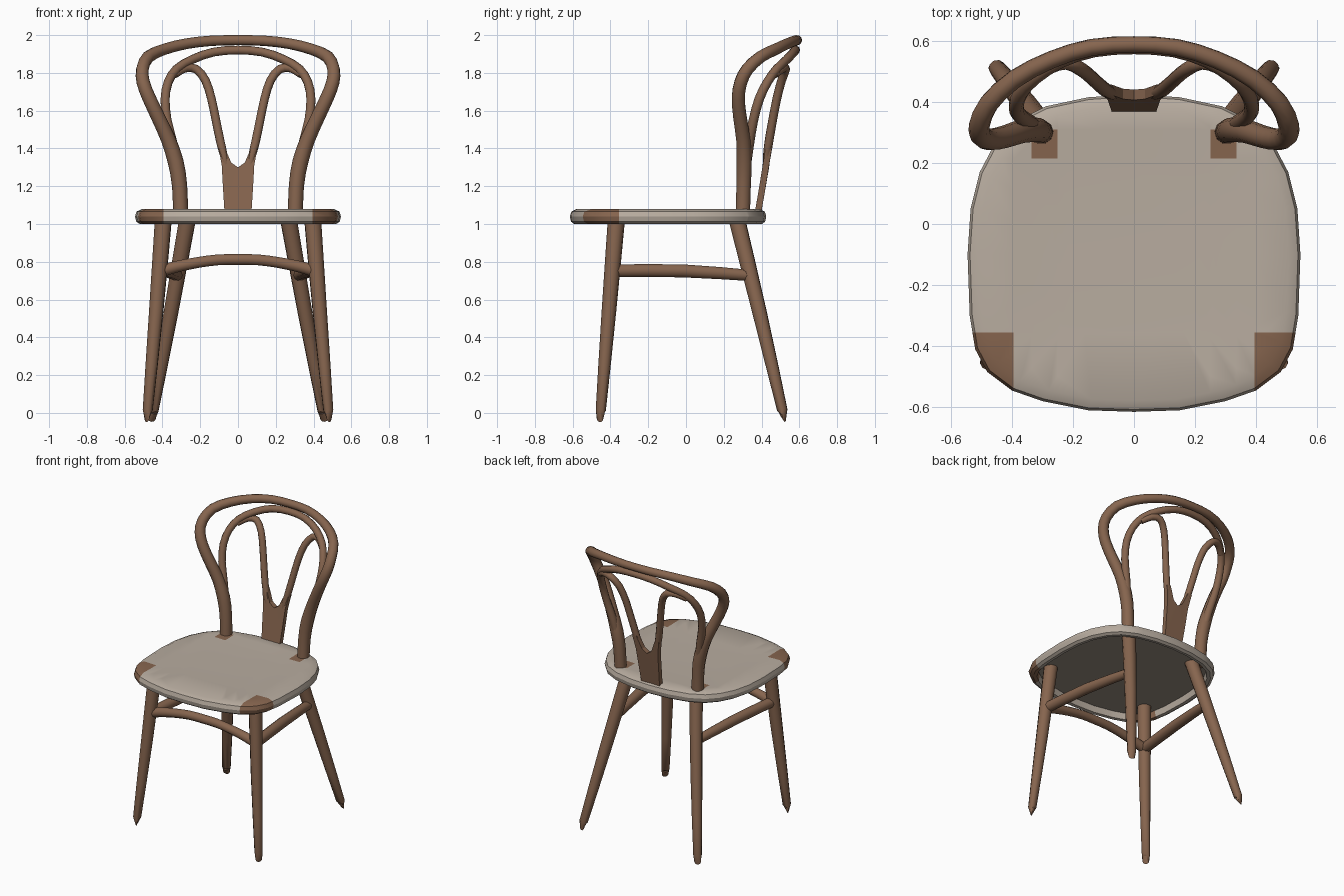
import bpy, bmesh
from mathutils import Vector

if "Cube" in bpy.data.objects:
    bpy.data.objects.remove(bpy.data.objects["Cube"])


def material(name, rgb):
    m = bpy.data.materials.new(name)
    m.diffuse_color = (*rgb, 1.0)
    m.use_nodes = True
    m.node_tree.nodes["Principled BSDF"].inputs["Base Color"].default_value = m.diffuse_color
    return m


WOOD = material("brown_wood", (0.24, 0.13, 0.077))
CUSHION = material("beige_cushion", (0.48, 0.415, 0.35))
UNDERSIDE = material("dark_underside", (0.30, 0.255, 0.21))


def smooth(obj, angle):
    bpy.ops.object.select_all(action='DESELECT')
    obj.select_set(True)
    bpy.context.view_layer.objects.active = obj
    bpy.ops.object.shade_smooth_by_angle(angle=angle)


def mesh_object(name, bm, mats):
    me = bpy.data.meshes.new(name)
    bm.to_mesh(me)
    bm.free()
    obj = bpy.data.objects.new(name, me)
    bpy.context.collection.objects.link(obj)
    for m in mats:
        me.materials.append(m)
    smooth(obj, 0.5)
    return obj


def refine(points, radii):
    """Insert a Catmull-Rom midpoint between neighbours to round the bends."""
    pts = [Vector((*p, r)) for p, r in zip(points, radii)]
    out = []
    for i in range(len(pts) - 1):
        a, b = pts[max(i - 1, 0)], pts[min(i + 2, len(pts) - 1)]
        out += [pts[i], (pts[i] + pts[i + 1]) * 0.5625 - (a + b) * 0.0625]
    return out + [pts[-1]]


def rod(name, points, radii):
    """Ten-sided bent rod through points, with a radius at each point."""
    pts = refine(points, radii)
    cu = bpy.data.curves.new(name, 'CURVE')
    cu.dimensions = '3D'
    cu.bevel_depth = 1.0
    cu.bevel_resolution = 3
    cu.use_fill_caps = True
    sp = cu.splines.new('POLY')
    sp.points.add(len(pts) - 1)
    for p, v in zip(sp.points, pts):
        p.co = (v[0], v[1], v[2], 1.0)
        p.radius = v[3]
    obj = bpy.data.objects.new(name, cu)
    bpy.context.collection.objects.link(obj)
    bpy.ops.object.select_all(action='DESELECT')
    obj.select_set(True)
    bpy.context.view_layer.objects.active = obj
    bpy.ops.object.convert(target='MESH')
    obj = bpy.context.object
    obj.data.materials.clear()
    obj.data.materials.append(WOOD)
    smooth(obj, 0.9)


def flip(points):
    return [(-x, y, z) for x, y, z in points]


def hoop(name, half, radii):
    """Rod mirrored across x = 0; half runs from the base to the crown."""
    rod(name, half + flip(half[:-1])[::-1], radii + radii[:-1][::-1])


# Seat: rounded outline lofted from the recessed underside, round the rim, to the top
outline = [(0, -.615), (.15, -.61), (.3, -.58), (.4, -.545), (.48, -.485),
           (.52, -.41), (.538, -.3), (.545, -.1), (.535, .05), (.505, .17),
           (.455, .265), (.39, .335), (.29, .385), (.15, .415), (0, .425)]
outline += [(-x, y) for x, y in outline[-2:0:-1]]
levels = [(1.045, .9), (1.002, .915), (1.0, .955), (1.012, .988), (1.04, 1.0),
          (1.066, .985), (1.08, .93), (1.074, .5)]
bm = bmesh.new()
rings = []
for z, s in levels:
    rings.append([bm.verts.new((x * s, (y + .09) * s - .09, z)) for x, y in outline])
n = len(outline)
for a, b in zip(rings, rings[1:]):
    for i in range(n):
        j = (i + 1) % n
        bm.faces.new((a[i], a[j], b[j], b[i]))
bm.faces.new(rings[0][::-1])
bm.faces.new(rings[-1])
bmesh.ops.recalc_face_normals(bm, faces=bm.faces)

# Wooden corner patches cut into the seat
cuts = [((0, y, 0), (0, 1, 0)) for y in (-.355, .215, .31)]
cuts += [((s * x, 0, 0), (1, 0, 0)) for x in (.25, .335, .395) for s in (1, -1)]
for co, no in cuts:
    bmesh.ops.bisect_plane(bm, geom=bm.verts[:] + bm.edges[:] + bm.faces[:],
                           plane_co=co, plane_no=no)
bm.normal_update()
for f in bm.faces:
    c = f.calc_center_median()
    x = abs(c.x)
    if f.normal.z < -.9 and c.z > 1.03:
        f.material_index = 2
    elif c.y < -.355 and x > .395:
        f.material_index = 1
    elif .25 < x < .335 and .215 < c.y < .31 and c.z > 1.06:
        f.material_index = 1
mesh_object("seat", bm, [CUSHION, WOOD, UNDERSIDE])

# Legs and side stretchers
for side, tag in ((1, "right"), (-1, "left")):
    def part(name, pts, radii):
        rod(tag + "_" + name, pts if side > 0 else flip(pts), radii)

    part("front_leg", [(.479, -.452, 0), (.478, -.451, .014), (.432, -.407, .55),
                       (.393, -.366, 1.055)], [.02, .027, .039, .046])
    part("back_leg", [(.45, .512, 0), (.448, .51, .014), (.355, .39, .53),
                      (.262, .262, 1.055)], [.02, .028, .039, .045])
    part("side_stretcher", [(.41, -.385, .752), (.37, -.02, .752), (.322, .335, .728)],
         [.035, .036, .031])
    # Curved arm rising from the splat into the inner hoop
    part("back_arm", [(.06, .42, 1.28), (.072, .427, 1.35), (.092, .438, 1.43),
                      (.115, .457, 1.54), (.14, .48, 1.66), (.172, .506, 1.76),
                      (.222, .528, 1.82), (.28, .512, 1.825), (.335, .47, 1.79)],
         [.014, .02, .023, .023, .023, .023, .023, .023, .02])

# Arched front stretcher
hoop("front_stretcher", [(.41, -.385, .75), (.33, -.385, .773), (.22, -.385, .795),
                         (.11, -.385, .81), (0, -.385, .812)],
     [.034, .032, .03, .03, .03])

# Outer hoop with the back posts
hoop("outer_hoop", [(.303, .3, 1.03), (.309, .305, 1.2), (.33, .308, 1.33),
                    (.37, .303, 1.45), (.425, .285, 1.57), (.472, .277, 1.67),
                    (.502, .29, 1.75), (.506, .325, 1.82), (.475, .395, 1.885),
                    (.39, .475, 1.925), (.27, .538, 1.955), (.14, .578, 1.97),
                    (0, .588, 1.973)],
     [.04, .04, .042, .039, .037, .036, .035, .034, .033, .031, .029, .028, .027])

# Inner hoop
hoop("inner_hoop", [(.318, .315, 1.28), (.345, .333, 1.42), (.376, .357, 1.55),
                    (.386, .387, 1.66), (.37, .43, 1.75), (.325, .48, 1.82),
                    (.24, .535, 1.872), (.13, .57, 1.91), (0, .58, 1.921)],
     [.025, .027, .025, .025, .024, .024, .024, .024, .024])

# Central splat plate with a forked top
bm = bmesh.new()
edge = [(.07, .375, 1.04), (.08, .402, 1.2), (.086, .42, 1.31), (.104, .436, 1.41),
        (.072, .436, 1.41), (.036, .423, 1.325), (0, .42, 1.3)]
verts = [bm.verts.new(p) for p in edge + flip(edge[:-1])[::-1]]
bm.faces.new(verts)
bmesh.ops.triangulate(bm, faces=bm.faces[:])
geo = bmesh.ops.extrude_face_region(bm, geom=bm.faces[:])
top = [g for g in geo["geom"] if isinstance(g, bmesh.types.BMVert)]
bmesh.ops.translate(bm, verts=top, vec=Vector((0, .034, 0)))
bmesh.ops.translate(bm, verts=bm.verts[:], vec=Vector((0, -.014, 0)))
bmesh.ops.recalc_face_normals(bm, faces=bm.faces)
mesh_object("back_splat", bm, [WOOD])
